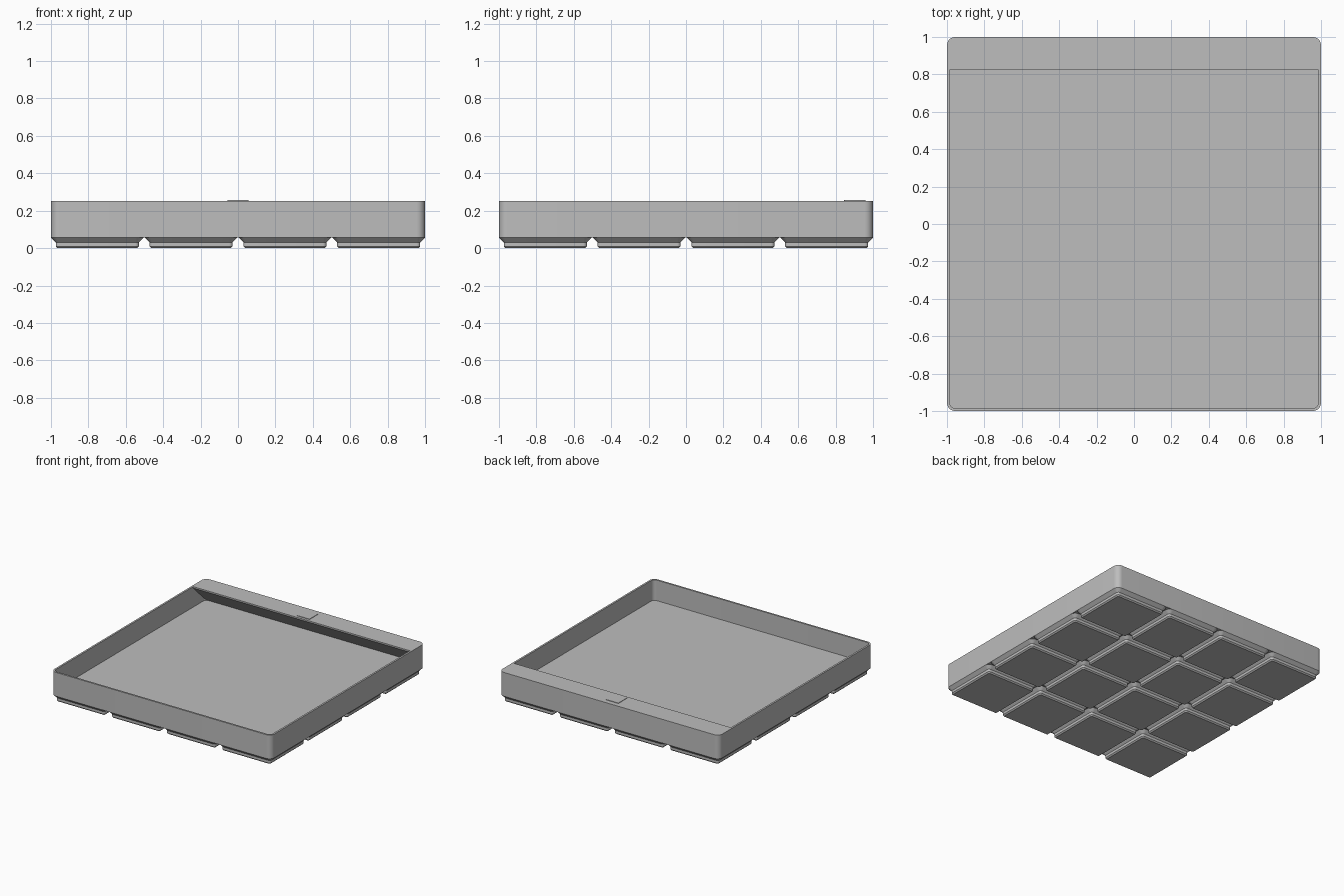
import bpy, bmesh, math

if "Cube" in bpy.data.objects:
    bpy.data.objects.remove(bpy.data.objects["Cube"])

MM = 2 / 167.5            # model units per millimetre
TOP = 0.252               # rim height
FLOOR = 7 * MM            # tray floor height
BASE = 4.75 * MM          # top of the feet
WALL = 0.985              # inner wall half width

grey = bpy.data.materials.new("light grey")
grey.diffuse_color = (0.51, 0.51, 0.51, 1)
grey.use_nodes = True
grey.node_tree.nodes["Principled BSDF"].inputs["Base Color"].default_value = grey.diffuse_color


def finish(bm, name):
    bmesh.ops.recalc_face_normals(bm, faces=bm.faces)
    mesh = bpy.data.meshes.new(name)
    bm.to_mesh(mesh)
    bm.free()
    mesh.materials.append(grey)
    obj = bpy.data.objects.new(name, mesh)
    bpy.context.collection.objects.link(obj)
    bpy.ops.object.select_all(action='DESELECT')
    obj.select_set(True)
    bpy.context.view_layer.objects.active = obj
    bpy.ops.object.shade_smooth_by_angle(angle=math.radians(30))
    return obj


def ring(bm, half, radius, z, cx=0, cy=0, steps=8):
    """Rounded square loop of vertices."""
    verts = []
    for q, (sx, sy) in enumerate([(1, 1), (-1, 1), (-1, -1), (1, -1)]):
        for i in range(steps + 1):
            a = math.pi / 2 * (q + i / steps)
            verts.append(bm.verts.new((cx + sx * (half - radius) + radius * math.cos(a),
                                       cy + sy * (half - radius) + radius * math.sin(a), z)))
    return verts


def loft(bm, rings):
    """Skin the loops in order and cap both ends."""
    for a, b in zip(rings, rings[1:]):
        for i in range(len(a)):
            j = (i + 1) % len(a)
            bm.faces.new((a[i], a[j], b[j], b[i]))
    bm.faces.new(rings[0])
    bm.faces.new(rings[-1])


# Open tray: outside wall, rim, inside wall and floor
bm = bmesh.new()
outer_r = 3.75 * MM
loft(bm, [ring(bm, 1, outer_r, BASE), ring(bm, 1, outer_r, TOP),
          ring(bm, WALL, 0.03, TOP), ring(bm, WALL, 0.03, FLOOR)])
finish(bm, "tray")

# Four by four grid of stepped feet: (half width, corner radius, height) in mm
foot_profile = [(17.8, 0.8, 0), (18.6, 1.6, 0.8), (18.6, 1.6, 2.6), (20.75, 3.75, 4.75)]
bm = bmesh.new()
for ix in range(4):
    for iy in range(4):
        cx, cy = (ix - 1.5) * 42 * MM, (iy - 1.5) * 42 * MM
        loft(bm, [ring(bm, h * MM, r * MM, z * MM, cx, cy) for h, r, z in foot_profile])
finish(bm, "feet")

# Label shelf along the back wall, with a sloped underside
shelf_profile = [(0.825, TOP), (WALL, TOP), (WALL, FLOOR), (0.825, TOP - 0.012)]
bm = bmesh.new()
ends = [[bm.verts.new((x, y, z)) for y, z in shelf_profile] for x in (-WALL, WALL)]
loft(bm, ends)
finish(bm, "label_shelf")

# Small plain raised plate on the shelf
bm = bmesh.new()
loft(bm, [ring(bm, 0.057, 0.004, z, 0, 0.903, 2) for z in (TOP - 0.002, TOP + 0.004)])
finish(bm, "shelf_plate")
